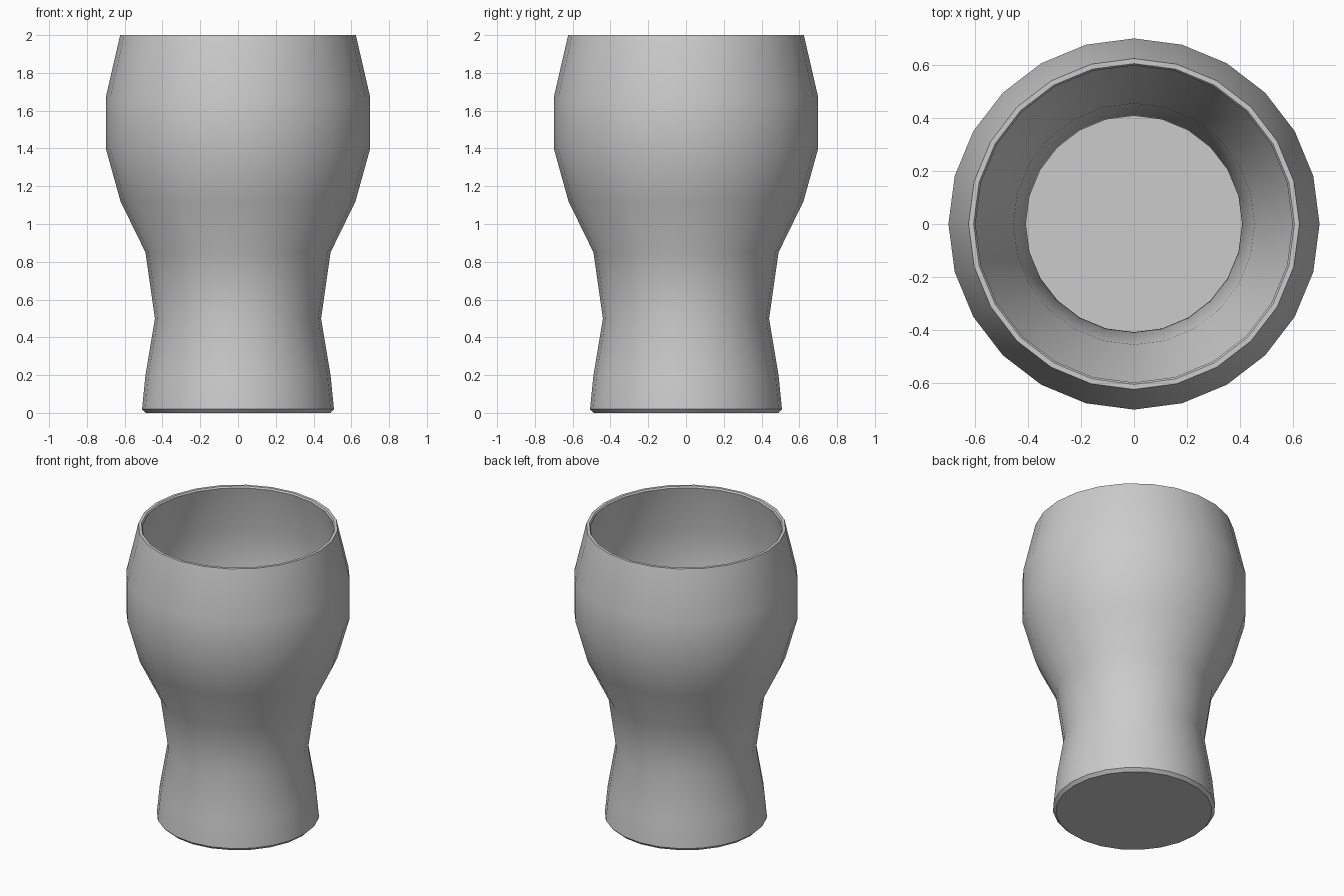
import bpy
import bmesh
import math

SIDES = 24

cube = bpy.data.objects.get("Cube")
if cube:
    bpy.data.objects.remove(cube, do_unlink=True)

# One plain grey for the whole vessel
grey = bpy.data.materials.new("plain_grey")
grey.use_nodes = True
colour = (0.6, 0.6, 0.6, 1)
grey.diffuse_color = colour
grey.node_tree.nodes["Principled BSDF"].inputs["Base Color"].default_value = colour

# Wall section as (radius, height): up the outside, over the rim, down the inside
outside = [(0.488, 0), (0.508, 0.02), (0.49, 0.2), (0.44, 0.5), (0.49, 0.85),
           (0.622, 1.12), (0.70, 1.4), (0.70, 1.67), (0.624, 2.0)]
inside = [(0.605, 2.0), (0.598, 1.99), (0.668, 1.67), (0.668, 1.4), (0.592, 1.13),
          (0.455, 0.86), (0.408, 0.5), (0.458, 0.2), (0.473, 0.035)]


def lathe(name, profile, material):
    """Spin a profile round z and close both ends with flat discs."""
    bm = bmesh.new()
    rings = []
    for r, z in profile:
        rings.append([bm.verts.new((r * math.cos(math.tau * i / SIDES),
                                    r * math.sin(math.tau * i / SIDES), z))
                      for i in range(SIDES)])
    for low, high in zip(rings, rings[1:]):
        for i in range(SIDES):
            j = (i + 1) % SIDES
            bm.faces.new((low[i], low[j], high[j], high[i]))
    bm.faces.new(rings[0][::-1])
    bm.faces.new(rings[-1])
    bmesh.ops.recalc_face_normals(bm, faces=bm.faces)
    mesh = bpy.data.meshes.new(name)
    bm.to_mesh(mesh)
    bm.free()
    mesh.materials.append(material)
    obj = bpy.data.objects.new(name, mesh)
    bpy.context.collection.objects.link(obj)
    return obj


# Drinking glass with pinched waist and hollow bowl
glass = lathe("drinking_glass", outside + inside, grey)
bpy.ops.object.select_all(action="DESELECT")
glass.select_set(True)
bpy.context.view_layer.objects.active = glass
bpy.ops.object.shade_smooth_by_angle(angle=math.radians(30))
